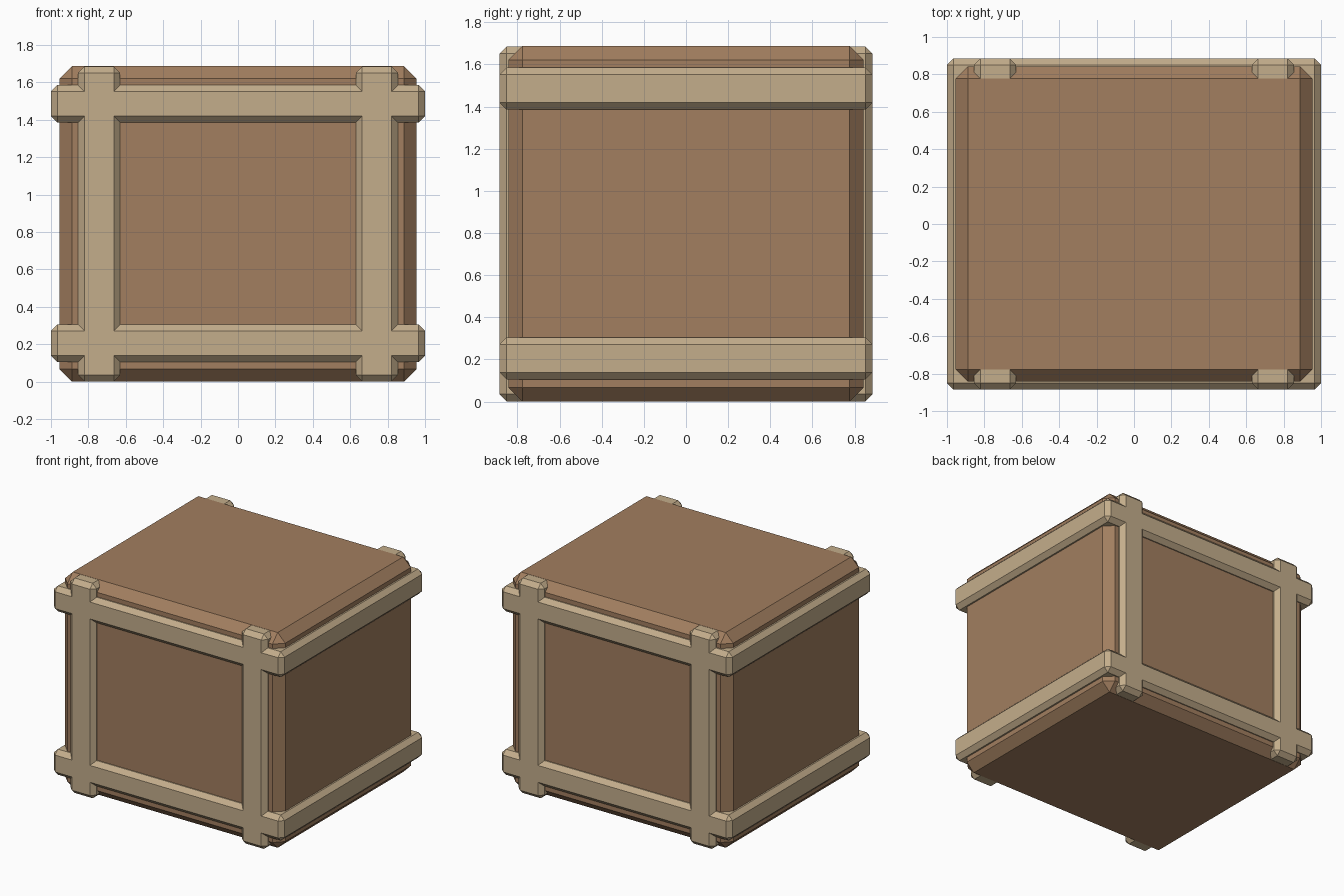
import bpy, bmesh
from mathutils import Vector

if "Cube" in bpy.data.objects:
    bpy.data.objects.remove(bpy.data.objects["Cube"])


def material(name, rgb):
    m = bpy.data.materials.new(name)
    m.diffuse_color = (*rgb, 1)
    m.use_nodes = True
    m.node_tree.nodes["Principled BSDF"].inputs["Base Color"].default_value = m.diffuse_color
    return m


panel_wood = material("panel wood", (0.36, 0.21, 0.115))
trim_wood = material("trim wood", (0.55, 0.42, 0.26))


def chamfered_box(name, lo, hi, chamfer, mat):
    """Box between two corners with every edge cut by a single flat chamfer."""
    lo, hi = Vector(lo), Vector(hi)
    bm = bmesh.new()
    bmesh.ops.create_cube(bm, size=1)
    bmesh.ops.scale(bm, vec=hi - lo, verts=bm.verts)
    bmesh.ops.translate(bm, vec=(lo + hi) / 2, verts=bm.verts)
    bmesh.ops.bevel(bm, geom=bm.edges[:], offset=chamfer, offset_type='OFFSET',
                    segments=1, profile=0.5, affect='EDGES')
    mesh = bpy.data.meshes.new(name)
    bm.to_mesh(mesh)
    bm.free()
    mesh.materials.append(mat)
    obj = bpy.data.objects.new(name, mesh)
    bpy.context.collection.objects.link(obj)
    return obj


HEIGHT = 1.686
TRIM = 0.034
DEPTH = 0.885

# Crate body
chamfered_box("crate_body", (-0.954, -0.843, 0), (0.954, 0.843, HEIGHT), 0.066, panel_wood)

# Horizontal bands around the crate
for name, z in (("lower_band", 0.105), ("upper_band", 1.385)):
    chamfered_box(name, (-1, -DEPTH, z), (1, DEPTH, z + 0.2), TRIM, trim_wood)

# Upright straps wrapping front and back, a hair inside the top and bottom faces
for name, x in (("left_strap", -0.855), ("right_strap", 0.63)):
    chamfered_box(name, (x, -DEPTH, 0.001), (x + 0.225, DEPTH, HEIGHT - 0.001), TRIM, trim_wood)
